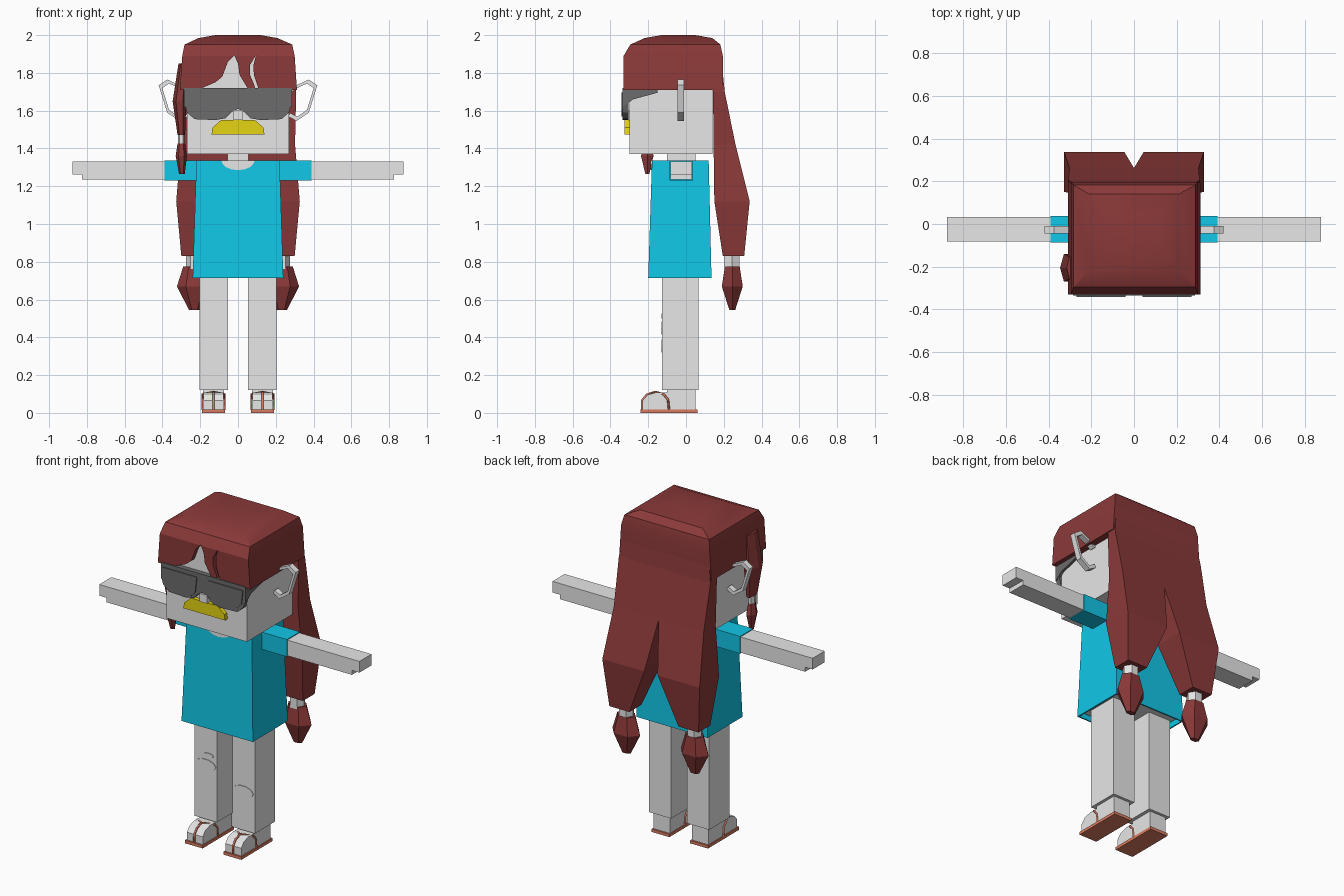
import bpy, bmesh, math
from mathutils import Vector

default_cube = bpy.data.objects.get("Cube")
if default_cube:
    bpy.data.objects.remove(default_cube, do_unlink=True)


def material(name, red, green, blue):
    mat = bpy.data.materials.new(name)
    mat.use_nodes = True
    color = (red, green, blue, 1)
    mat.diffuse_color = color
    mat.node_tree.nodes["Principled BSDF"].inputs["Base Color"].default_value = color
    return mat


SKIN = material("pale grey", .8, .8, .8)
SHIRT = material("cyan", .006, .6, .84)
HAIR = material("dark red", .26, .041, .041)
LIPS = material("yellow", .79, .66, .007)
GLASS = material("dark grey", .15, .15, .15)
SANDAL = material("terracotta", .7, .2, .12)


def loft(name, rings, mat, bottom=True, top=True):
    """Skin a list of equal-length point rings and close the ends."""
    bm = bmesh.new()
    loops = [[bm.verts.new(p) for p in ring] for ring in rings]
    for low, high in zip(loops, loops[1:]):
        for i in range(len(low)):
            j = (i + 1) % len(low)
            bm.faces.new((low[i], low[j], high[j], high[i]))
    if bottom:
        bm.faces.new(loops[0])
    if top:
        bm.faces.new(loops[-1])
    bmesh.ops.recalc_face_normals(bm, faces=bm.faces)
    mesh = bpy.data.meshes.new(name)
    bm.to_mesh(mesh)
    bm.free()
    mesh.materials.append(mat)
    obj = bpy.data.objects.new(name, mesh)
    bpy.context.collection.objects.link(obj)
    return obj


def rect(x0, x1, y0, y1, z, side=1):
    return [Vector((side * x, y, z)) for x, y in ((x0, y0), (x1, y0), (x1, y1), (x0, y1))]


def hexagon(cx, cy, rx, ry, z):
    angles = [math.tau * i / 6 for i in range(6)]
    return [Vector((cx + rx * math.cos(a), cy + ry * math.sin(a), z)) for a in angles]


def box(name, x0, x1, y0, y1, z0, z1, mat, side=1):
    return loft(name, [rect(x0, x1, y0, y1, z, side) for z in (z0, z1)], mat)


def prism(name, points, axis, start, end, mat):
    """Extrude a 2D outline along x (points are y, z) or y (points are x, z)."""
    def place(p, d):
        return Vector((d, p[0], p[1])) if axis == "x" else Vector((p[0], d, p[1]))
    return loft(name, [[place(p, d) for p in points] for d in (start, end)], mat)


def activate(obj):
    bpy.ops.object.select_all(action="DESELECT")
    obj.select_set(True)
    bpy.context.view_layer.objects.active = obj


def tube(name, points, radius, mat):
    curve = bpy.data.curves.new(name, "CURVE")
    curve.dimensions = "3D"
    curve.bevel_depth = radius
    curve.bevel_resolution = 0
    spline = curve.splines.new("POLY")
    spline.points.add(len(points) - 1)
    for target, p in zip(spline.points, points):
        target.co = (*p, 1)
    curve.materials.append(mat)
    obj = bpy.data.objects.new(name, curve)
    bpy.context.collection.objects.link(obj)
    activate(obj)
    bpy.ops.object.convert(target="MESH")


def oval(cx, cz, rx, rz, count=10):
    angles = [math.tau * i / count for i in range(count)]
    return [(cx + rx * math.cos(a), cz + rz * math.sin(a)) for a in angles]


# Head, neck and face
box("head", -.27, .27, -.3, .14, 1.37, 1.93, SKIN)
box("neck", -.055, .055, -.1, .05, 1.28, 1.39, SKIN)
box("nose", -.025, .025, -.335, -.29, 1.55, 1.6, SKIN)
prism("mouth", [(-.14, 1.475), (.14, 1.475), (.135, 1.51), (.09, 1.55), (-.09, 1.55), (-.135, 1.51)],
      "y", -.325, -.295, LIPS)

# Sunglasses
half = [(.03, 1.595), (.065, 1.56), (.12, 1.55), (.23, 1.555), (.27, 1.59), (.285, 1.65), (.285, 1.72)]
outline = [(0, 1.61)] + half + [(-x, z) for x, z in reversed(half)]
prism("glasses_front", outline, "y", -.335, -.305, GLASS)
for side, word in ((1, "left"), (-1, "right")):
    lens = [(.05, 1.6), (.08, 1.57), (.22, 1.57), (.26, 1.61), (.27, 1.695), (.04, 1.695)]
    prism(word + "_lens", [(side * x, z) for x, z in lens], "y", -.341, -.333, GLASS)
    temple = [(-.335, 1.72), (-.335, 1.62), (-.28, 1.66), (-.15, 1.695), (-.15, 1.72)]
    prism(word + "_glasses_arm", temple, "x", side * .265, side * .285, GLASS)

# Shirt, hips and neckline
shirt = loft("shirt", [rect(-.24, .24, -.2, .135, .715), rect(-.22, .22, -.18, .12, 1.335)],
             SHIRT, bottom=False)
thick = shirt.modifiers.new("cloth", "SOLIDIFY")
thick.thickness = .012
box("hips", -.215, .215, -.175, .112, .735, 1, SKIN)
scoop = [(.088 * math.cos(a), 1.337 - .052 * math.sin(a)) for a in [math.pi * i / 8 for i in range(9)]]
prism("neckline", scoop, "y", -.187, -.178, SKIN)
box("neckline_top", -.088, .088, -.187, .06, 1.33, 1.337, SKIN)

for side, word in ((1, "left"), (-1, "right")):
    # Arms
    box(word + "_sleeve", .2, .39, -.087, .037, 1.23, 1.335, SHIRT, side)
    hand = [(.38, 1.235), (.825, 1.235), (.825, 1.262), (.875, 1.262), (.875, 1.33), (.38, 1.33)]
    prism(word + "_arm", [(side * x, z) for x, z in hand], "y", -.083, .033, SKIN)

    # Legs and feet
    box(word + "_leg", .053, .203, -.127, .067, .12, .76, SKIN, side)
    box(word + "_heel", .074, .185, -.1, .05, .015, .125, SKIN, side)
    toe = [(-.09, .015), (-.23, .015), (-.23, .065), (-.205, .095), (-.16, .108), (-.09, .108)]
    prism(word + "_toes", toe, "x", side * .076, side * .183, SKIN)
    box(word + "_sole", .07, .19, -.24, .06, 0, .018, SANDAL, side)
    for edge in (.071, .188):
        strap = [(edge, -.09, .015), (edge, -.095, .07), (edge, -.12, .1),
                 (.13, -.165, .112), (.13, -.208, .098), (.13, -.234, .065), (.13, -.234, .015)]
        tube(word + "_strap", [(side * x, y, z) for x, y, z in strap], .006, SANDAL)

    # Ear hoops
    center = Vector((.325, 0, 1.66))
    path = [(.265, 1.57), (.31, 1.545), (.375, 1.59), (.42, 1.735), (.375, 1.765), (.3, 1.73), (.265, 1.7)]
    sections = []
    for x, z in path:
        outer = Vector((x, 0, z))
        inner = center.lerp(outer, .8)
        sections.append([Vector((side * p.x, y, p.z))
                         for p, y in ((outer, -.045), (inner, -.045), (inner, -.01), (outer, -.01))])
    loft(word + "_ear_hoop", sections, SKIN)

    # Long back hair ending in a tied tail
    loft(word + "_back_hair", [rect(0, .27, .1, .18, 1.94, side),
                               rect(0, .308, .143, .205, 1.7, side),
                               rect(0, .302, .146, .262, 1.42, side),
                               rect(.045, .327, .15, .337, 1.12, side),
                               rect(.165, .3, .195, .308, .83, side)], HAIR)
    tie_x = side * .23
    loft(word + "_hair_tie", [hexagon(tie_x, .243, .045, .045, z) for z in (.76, .84)], SKIN)
    loft(word + "_hair_tuft", [hexagon(tie_x, .245, .03, .018, .545),
                               hexagon(tie_x, .245, .093, .064, .67),
                               hexagon(tie_x, .245, .06, .045, .775)], HAIR)

# Knee patches
for name, cx, cz, rx, rz in (("right_knee_patch", -.128, .45, .07, .036),
                             ("right_small_patch", -.108, .513, .034, .014),
                             ("left_knee_patch", .125, .355, .068, .036)):
    prism(name, oval(cx, cz, rx, rz), "y", -.131, -.125, SKIN)

# Hair cap with a parted fringe cut out
cap = loft("hair_cap", [rect(-.308, .312, -.33, .195, 1.71),
                        rect(-.295, .3, -.33, .195, 1.89),
                        rect(-.283, .287, -.295, .182, 1.95),
                        rect(-.21, .21, -.22, .14, 1.984),
                        rect(-.12, .12, -.13, .05, 2)], HAIR)
parting = [(-.2, 1.68), (-.19, 1.72), (-.12, 1.75), (-.083, 1.78), (-.053, 1.86), (-.02, 1.893),
           (0, 1.85), (.008, 1.79), (.05, 1.72), (.06, 1.68)]
sliver = [(.1, 1.68), (.085, 1.74), (.063, 1.79), (.063, 1.84), (.095, 1.895),
          (.082, 1.84), (.084, 1.79), (.11, 1.71), (.12, 1.68)]
for shape in (parting, sliver):
    cutter = prism("fringe_cutter", shape, "y", -.4, -.29, HAIR)
    cutter.hide_render = True
    activate(cap)
    cut = cap.modifiers.new("fringe", "BOOLEAN")
    cut.operation = "DIFFERENCE"
    cut.solver = "EXACT"
    cut.object = cutter
    bpy.ops.object.modifier_apply(modifier=cut.name)
    bpy.data.objects.remove(cutter, do_unlink=True)
activate(cap)
bpy.ops.object.shade_smooth_by_angle(angle=math.radians(25))

# Small tied lock beside the face
lock_x, lock_y = -.3, -.205
loft("side_lock", [hexagon(lock_x, lock_y, .02, .045, 1.47),
                   hexagon(lock_x - .01, lock_y, .036, .075, 1.65),
                   hexagon(lock_x + .01, lock_y, .025, .06, 1.85)], HAIR)
loft("side_lock_tie", [hexagon(lock_x, lock_y, .018, .025, z) for z in (1.4, 1.475)], SKIN)
loft("side_lock_tuft", [hexagon(lock_x + .003, lock_y, .015, .012, 1.265),
                        hexagon(lock_x, lock_y, .03, .038, 1.36),
                        hexagon(lock_x, lock_y, .02, .025, 1.425)], HAIR)
